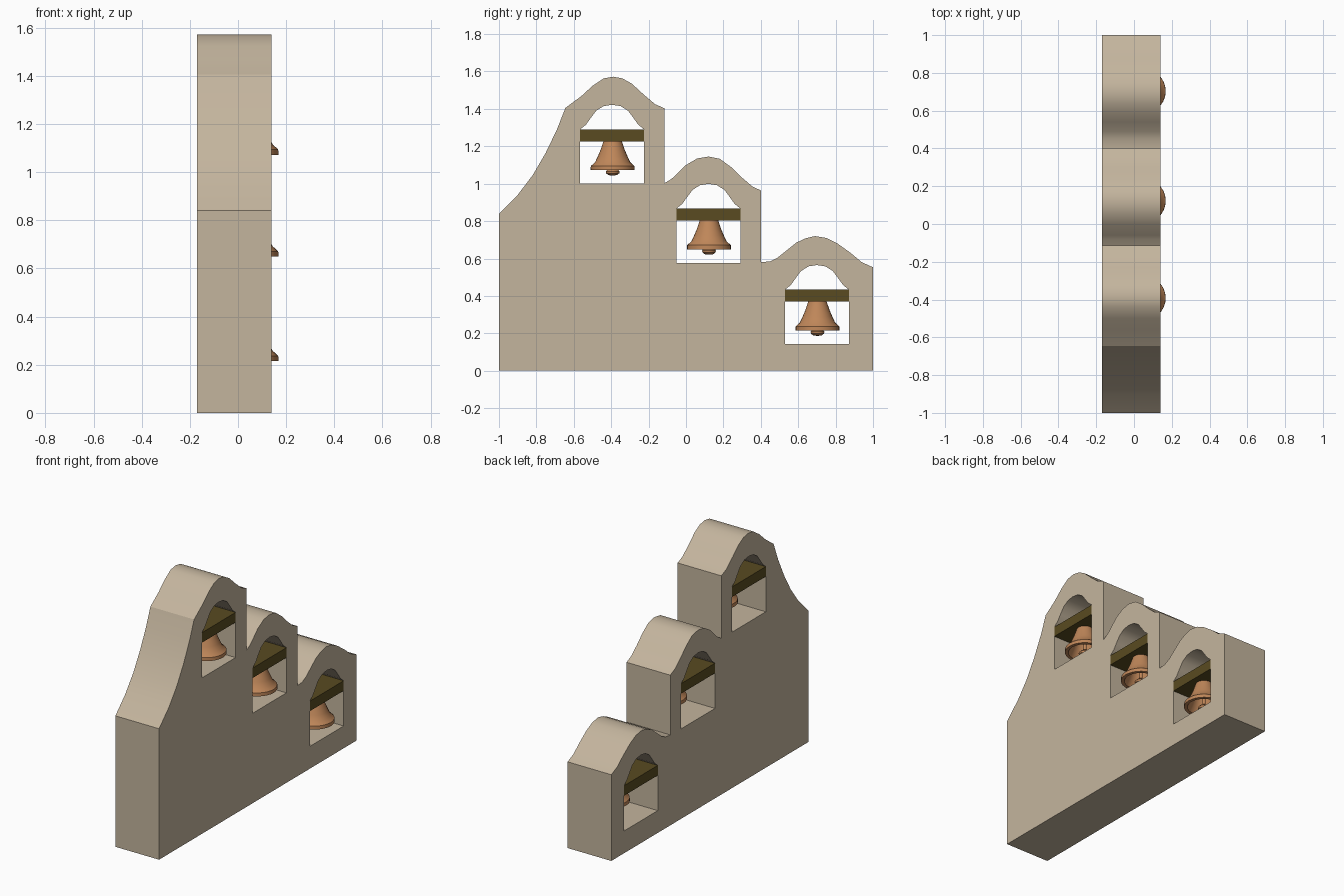
import bpy, bmesh, math
from mathutils import Matrix

if "Cube" in bpy.data.objects:
    bpy.data.objects.remove(bpy.data.objects["Cube"])

X0, X1 = -0.17, 0.14      # wall thickness range
BELL_X = 0.05
# window centre y and sill z
BAYS = [(-0.395, 1.0), (0.12, 0.577), (0.70, 0.143)]


def material(name, rgb):
    m = bpy.data.materials.new(name)
    m.diffuse_color = (*rgb, 1)
    m.use_nodes = True
    m.node_tree.nodes["Principled BSDF"].inputs["Base Color"].default_value = m.diffuse_color
    return m


STONE = material("stone", (0.55, 0.46, 0.34))
BRONZE = material("bronze", (0.52, 0.24, 0.10))
WOOD = material("wood", (0.10, 0.07, 0.015))


def finish(ob, mat, angle=30):
    ob.data.materials.clear()
    ob.data.materials.append(mat)
    bpy.ops.object.select_all(action='DESELECT')
    ob.select_set(True)
    bpy.context.view_layer.objects.active = ob
    bpy.ops.object.shade_smooth_by_angle(angle=math.radians(angle))


def add_mesh(name, bm, mat, angle=30):
    bmesh.ops.recalc_face_normals(bm, faces=bm.faces)
    me = bpy.data.meshes.new(name)
    bm.to_mesh(me)
    bm.free()
    ob = bpy.data.objects.new(name, me)
    bpy.context.collection.objects.link(ob)
    finish(ob, mat, angle)


# Stepped wall silhouette (y, z)
outline = [
    (-1, 0), (1, 0), (1, 0.553), (0.94, 0.58), (0.88, 0.63), (0.81, 0.68),
    (0.75, 0.71), (0.69, 0.72), (0.64, 0.708), (0.59, 0.685), (0.54, 0.645),
    (0.49, 0.605), (0.45, 0.585), (0.402, 0.58),
    (0.402, 0.963), (0.355, 0.985), (0.30, 1.032), (0.24, 1.09), (0.18, 1.133),
    (0.12, 1.145), (0.06, 1.135), (0, 1.10), (-0.06, 1.04), (-0.08, 1.024), (-0.115, 1.003),
    (-0.115, 1.403), (-0.165, 1.425), (-0.23, 1.48), (-0.29, 1.535), (-0.34, 1.563),
    (-0.39, 1.572), (-0.44, 1.563), (-0.50, 1.523), (-0.56, 1.468), (-0.645, 1.405),
    (-0.69, 1.29), (-0.75, 1.165), (-0.82, 1.045), (-0.90, 0.94), (-1, 0.84)]

# Half of an arched window, mirrored to the other side
half = [(0.171, 0), (0.171, 0.29), (0.14, 0.315), (0.115, 0.35), (0.085, 0.39),
        (0.045, 0.415)]
window = half + [(0, 0.422)] + [(-y, z) for y, z in reversed(half)]

# Wall: loops filled with holes, then extruded through the thickness
bm = bmesh.new()
loops = [outline] + [[(cy + y, cz + z) for y, z in window] for cy, cz in BAYS]
for loop in loops:
    vs = [bm.verts.new((X0, y, z)) for y, z in loop]
    for a, b in zip(vs, vs[1:] + vs[:1]):
        bm.edges.new((a, b))
bmesh.ops.triangle_fill(bm, use_beauty=True, edges=bm.edges[:])
geo = bmesh.ops.extrude_face_region(bm, geom=bm.faces[:], use_keep_orig=True)
bmesh.ops.translate(bm, vec=(X1 - X0, 0, 0),
                    verts=[v for v in geo["geom"] if isinstance(v, bmesh.types.BMVert)])
add_mesh("stepped_wall", bm, STONE)


def lathe(bm, profile, cx, cy, cz, n=28):
    rings = []
    for r, z in profile:
        if r == 0:
            rings.append([bm.verts.new((cx, cy, cz + z))] * n)
        else:
            rings.append([bm.verts.new((cx + r * math.cos(2 * math.pi * i / n),
                                        cy + r * math.sin(2 * math.pi * i / n), cz + z))
                          for i in range(n)])
    for a, b in zip(rings, rings[1:]):
        for i in range(n):
            j = (i + 1) % n
            bm.faces.new(list(dict.fromkeys((a[i], a[j], b[j], b[i]))))


# Hollow bell: outside from crown to lip, then back up inside
bell = [(0, 0.24), (0.045, 0.24), (0.052, 0.218), (0.065, 0.18), (0.080, 0.145),
        (0.094, 0.115), (0.117, 0.094), (0.118, 0.072), (0.098, 0.072),
        (0.080, 0.105), (0.064, 0.145), (0.048, 0.185), (0.036, 0.212), (0, 0.212)]
clapper = [(0, 0.215), (0.010, 0.215), (0.010, 0.082), (0.026, 0.078), (0.037, 0.066),
           (0.035, 0.055), (0.022, 0.046), (0, 0.043)]

for k, (cy, cz) in enumerate(BAYS, 1):
    # Beam across the window
    bm = bmesh.new()
    bmesh.ops.create_cube(bm, size=1, matrix=Matrix.Translation(((X0 + X1) / 2, cy, cz + 0.258))
                          @ Matrix.Diagonal((X1 - X0, 0.342, 0.064, 1)))
    add_mesh(f"beam_{k}", bm, WOOD)
    # Bell and clapper
    for name, prof in (("bell", bell), ("clapper", clapper)):
        bm = bmesh.new()
        lathe(bm, prof, BELL_X, cy + 0.003, cz)
        add_mesh(f"{name}_{k}", bm, BRONZE, 40)
